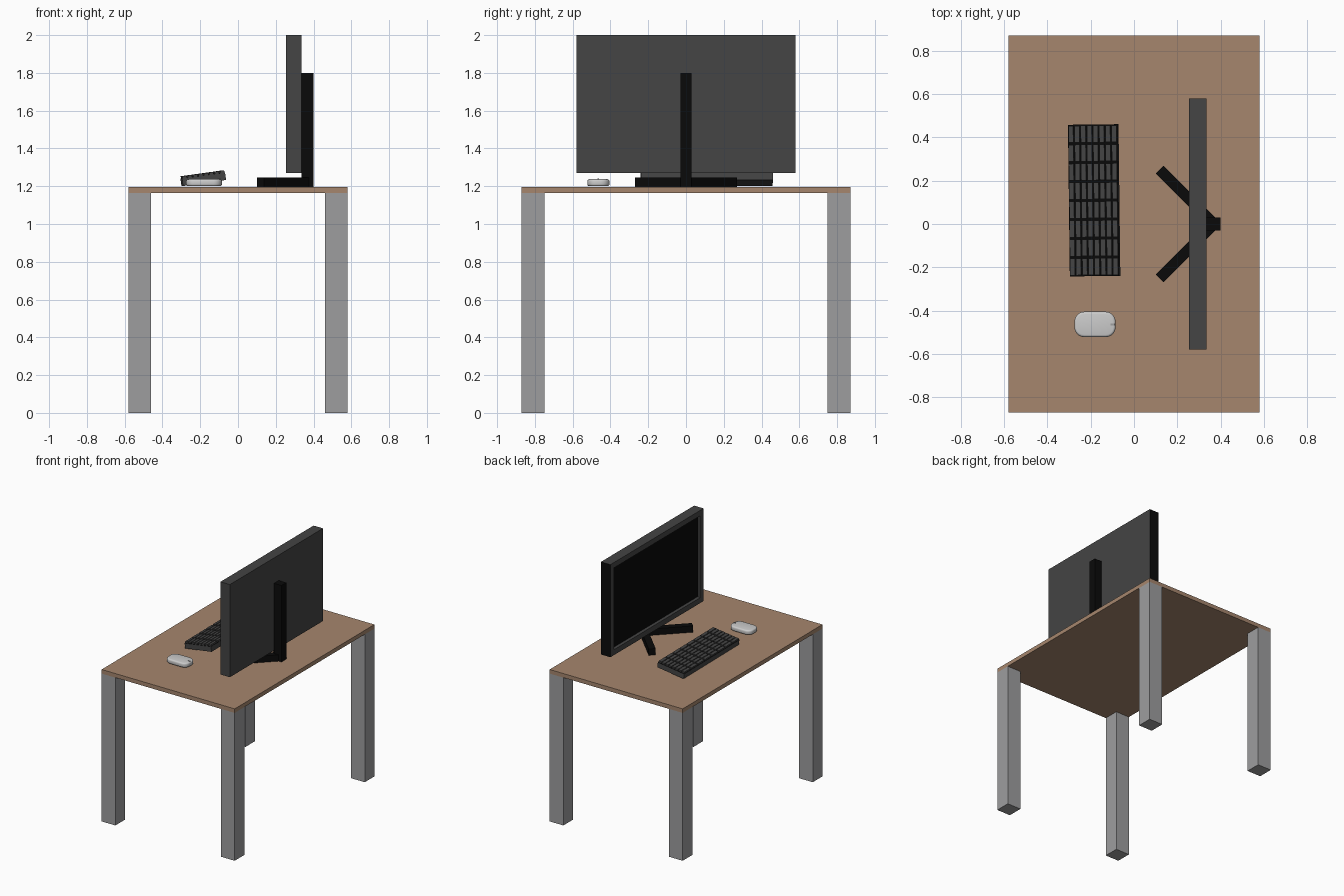
import bpy, bmesh
from math import radians
from mathutils import Matrix, Vector

cube = bpy.data.objects.get("Cube")
if cube:
    bpy.data.objects.remove(cube)


def material(name, rgb):
    m = bpy.data.materials.new(name)
    m.use_nodes = True
    color = (*rgb, 1)
    m.diffuse_color = color
    m.node_tree.nodes["Principled BSDF"].inputs["Base Color"].default_value = color
    return m


wood = material("wood brown", (0.38, 0.24, 0.155))
metal = material("leg grey", (0.34, 0.34, 0.345))
charcoal = material("charcoal", (0.058, 0.058, 0.058))
black = material("black", (0.003, 0.003, 0.003))
pale = material("pale grey", (0.6, 0.6, 0.6))


def finish(name, bm, mats, matrix=Matrix()):
    mesh = bpy.data.meshes.new(name)
    bm.normal_update()
    bm.to_mesh(mesh)
    bm.free()
    for m in mats:
        mesh.materials.append(m)
    ob = bpy.data.objects.new(name, mesh)
    ob.matrix_world = matrix
    bpy.context.collection.objects.link(ob)
    return ob


def add_box(bm, lo, hi):
    lo, hi = Vector(lo), Vector(hi)
    size = Matrix.Diagonal((*(hi - lo), 1))
    verts = bmesh.ops.create_cube(bm, size=1, matrix=Matrix.Translation((lo + hi) / 2) @ size)["verts"]
    return {f for v in verts for f in v.link_faces}


def box(name, lo, hi, mat, matrix=Matrix()):
    bm = bmesh.new()
    add_box(bm, lo, hi)
    return finish(name, bm, [mat], matrix)


# Table
HX, HY, TOP = 0.58, 0.87, 1.197
box("table_top", (-HX, -HY, 1.165), (HX, HY, TOP), wood)
LEG = 0.12
for side, sx in (("right", -1), ("left", 1)):
    for end, sy in (("front", -1), ("back", 1)):
        cx, cy = sx * (HX - LEG / 2), sy * (HY - LEG / 2)
        box(f"{end}_{side}_leg", (cx - LEG / 2, cy - LEG / 2, 0), (cx + LEG / 2, cy + LEG / 2, 1.165), metal)

# Monitor: recessed black screen, one black side
bm = bmesh.new()
add_box(bm, (0.253, -0.58, 1.27), (0.335, 0.58, 2.0))
bm.normal_update()
for f in bm.faces:
    f.material_index = int(f.normal.y > 0.9)
screen = next(f for f in bm.faces if f.normal.x < -0.9)
bmesh.ops.inset_region(bm, faces=[screen], thickness=0.06)
bmesh.ops.inset_region(bm, faces=[screen], thickness=0.012, depth=-0.015)
screen.material_index = 1
finish("monitor", bm, [charcoal, black])

# Stand: upright post with two splayed feet
box("stand_post", (0.335, -0.03, TOP), (0.4, 0.03, 1.8), black)
for side, angle in (("front", 225), ("back", 135)):
    pose = Matrix.Translation((0.37, 0, TOP)) @ Matrix.Rotation(radians(angle), 4, "Z")
    box(f"stand_{side}_foot", (-0.015, -0.025, 0), (0.355, 0.025, 0.05), black, pose)

# Keyboard: tilted tray and a grid of keys
W, L, ROWS, COLS = 0.23, 0.7, 8, 8
pose = (Matrix.Translation((-0.295, 0.108, TOP + 0.004))
        @ Matrix.Rotation(radians(0.7), 4, "Z") @ Matrix.Rotation(radians(-8), 4, "Y"))
bm = bmesh.new()
for f in add_box(bm, (0, -L / 2, 0), (W, L / 2, 0.04)):
    f.normal_update()
    f.material_index = int(f.normal.z > 0.9)
finish("keyboard_tray", bm, [charcoal, black], pose)

bm = bmesh.new()
px, py = W / ROWS, L / COLS
for r in range(ROWS):
    for c in range(COLS):
        x, y = r * px, -L / 2 + c * py
        add_box(bm, (x + 0.003, y + 0.005, 0.039), (x + px - 0.003, y + py - 0.005, 0.052))
finish("keys", bm, [charcoal], pose)

# Mouse: rounded slab with a softened rim
bm = bmesh.new()
add_box(bm, (-0.275, -0.522, TOP + 0.003), (-0.085, -0.405, TOP + 0.04))
upright = [e for e in bm.edges if abs(e.verts[0].co.z - e.verts[1].co.z) > 0.01]
bmesh.ops.bevel(bm, geom=upright, offset=0.045, segments=5, profile=0.5, affect="EDGES")
rims = [e for e in bm.edges if abs(e.verts[0].co.z - e.verts[1].co.z) < 0.001]
bmesh.ops.bevel(bm, geom=rims, offset=0.011, segments=3, profile=0.5, affect="EDGES")
mouse = finish("mouse", bm, [pale])
bpy.context.view_layer.objects.active = mouse
mouse.select_set(True)
bpy.ops.object.shade_smooth_by_angle(angle=radians(35))
box("mouse_wheel", (-0.108, -0.468, TOP + 0.03), (-0.09, -0.46, TOP + 0.043), metal)
